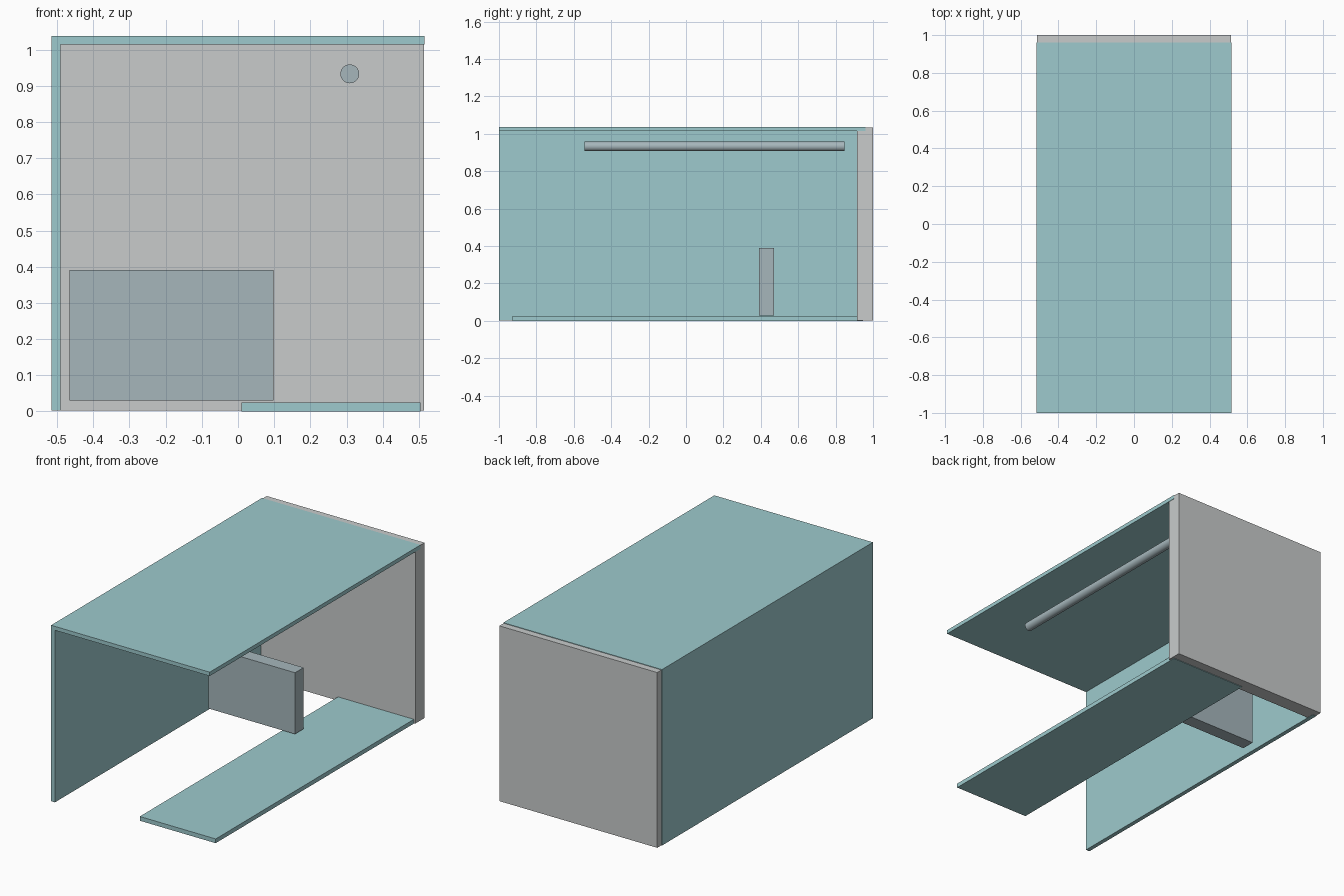
import bpy
import math

if "Cube" in bpy.data.objects:
    bpy.data.objects.remove(bpy.data.objects["Cube"])


def material(name, rgb):
    m = bpy.data.materials.new(name)
    m.diffuse_color = (*rgb, 1.0)
    m.use_nodes = True
    m.node_tree.nodes["Principled BSDF"].inputs["Base Color"].default_value = m.diffuse_color
    return m


teal = material("pale teal", (0.34, 0.59, 0.61))
grey = material("light grey", (0.58, 0.60, 0.60))
slate = material("blue grey", (0.38, 0.47, 0.50))


def box(name, x, y, z, mat):
    """Box from (min, max) ranges on each axis."""
    bpy.ops.mesh.primitive_cube_add(size=1)
    ob = bpy.context.object
    ob.name = name
    ob.location = [(a + b) / 2 for a, b in (x, y, z)]
    ob.scale = [b - a for a, b in (x, y, z)]
    bpy.ops.object.transform_apply(location=False, rotation=False, scale=True)
    ob.data.materials.append(mat)
    return ob


# Thick back wall; the shell panels lap over its front half
box("back_wall", (-0.513, 0.514), (0.915, 1.0), (0.003, 1.034), grey)

# Thin shell panels
box("top_panel", (-0.516, 0.516), (-1.0, 0.96), (1.014, 1.037), teal)
box("side_panel", (-0.516, -0.491), (-1.0, 0.96), (0.002, 1.014), teal)
box("floor_panel", (0.01, 0.504), (-0.927, 0.945), (0.0, 0.025), teal)

# Inner upright block
box("inner_block", (-0.466, 0.098), (0.39, 0.47), (0.03, 0.391), slate)

# Hanging rod running front to back
bpy.ops.mesh.primitive_cylinder_add(
    vertices=48, radius=0.026, depth=1.39,
    location=(0.309, 0.153, 0.933), rotation=(math.pi / 2, 0, 0))
rod = bpy.context.object
rod.name = "rod"
rod.data.materials.append(slate)
bpy.ops.object.shade_smooth_by_angle(angle=math.radians(30))
